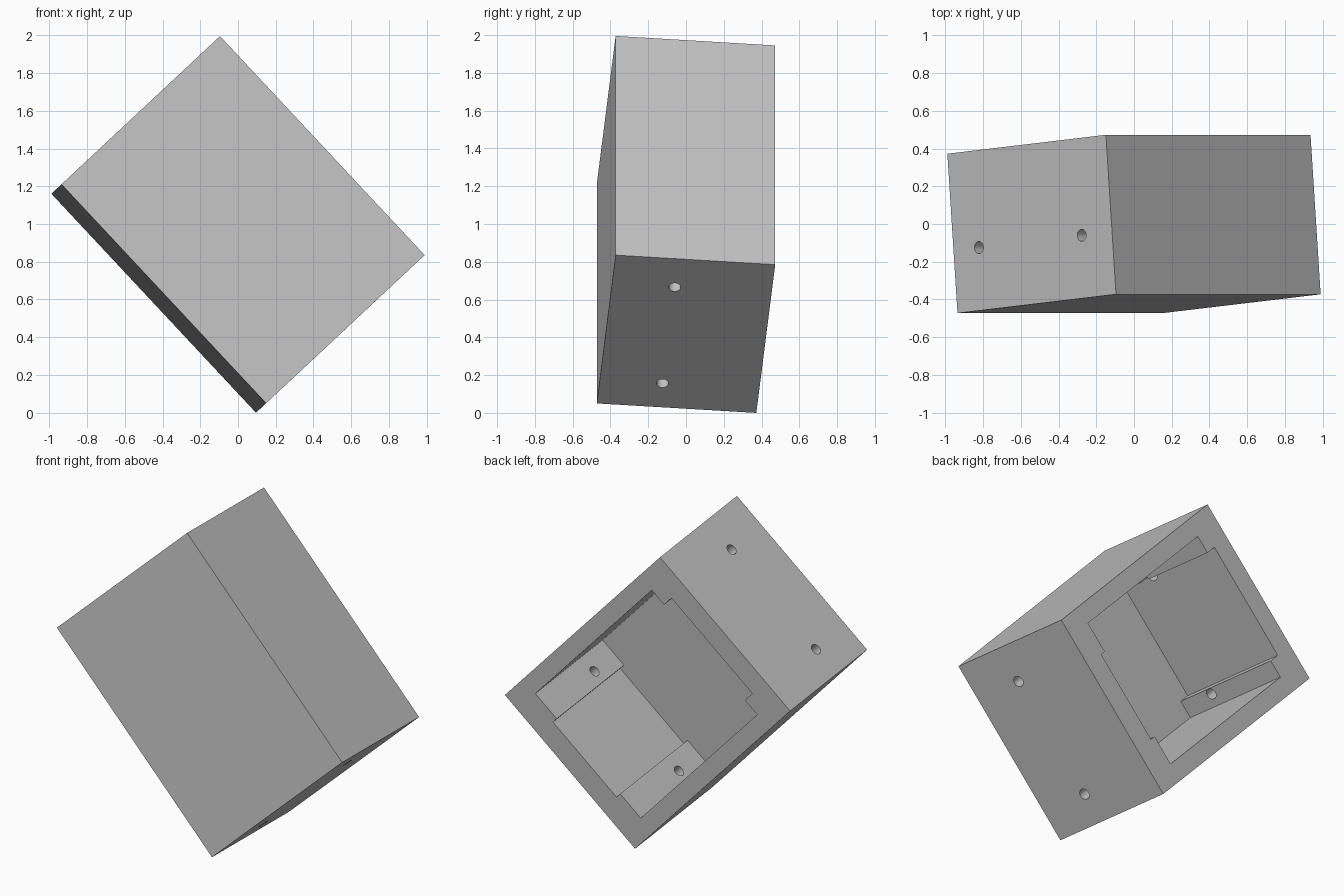
import bpy, bmesh
from mathutils import Matrix, Vector

if "Cube" in bpy.data.objects:
    bpy.data.objects.remove(bpy.data.objects["Cube"], do_unlink=True)

# One plain grey
GREY = (0.55, 0.55, 0.55, 1)
mat = bpy.data.materials.new("plain_grey")
mat.use_nodes = True
mat.diffuse_color = GREY
mat.node_tree.nodes["Principled BSDF"].inputs["Base Color"].default_value = GREY

WIDTH, DEPTH, HEIGHT = 1.154, 0.848, 1.588
FLOOR_Y = -0.318


def add_object(name, bm):
    bmesh.ops.recalc_face_normals(bm, faces=bm.faces)
    mesh = bpy.data.meshes.new(name)
    bm.to_mesh(mesh)
    bm.free()
    mesh.materials.append(mat)
    obj = bpy.data.objects.new(name, mesh)
    bpy.context.collection.objects.link(obj)
    return obj


def prism(name, outline, y0, y1):
    """Extrude an x-z outline along y."""
    bm = bmesh.new()
    face = bm.faces.new([bm.verts.new((x, y0, z)) for x, z in outline])
    top = bmesh.ops.extrude_face_region(bm, geom=[face])["geom"]
    moved = [v for v in top if isinstance(v, bmesh.types.BMVert)]
    bmesh.ops.translate(bm, verts=moved, vec=(0, y1 - y0, 0))
    return add_object(name, bm)


def cut(target, cutter):
    cutter.hide_render = True
    mod = target.modifiers.new("cut", "BOOLEAN")
    mod.operation = "DIFFERENCE"
    mod.solver = "EXACT"
    mod.object = cutter
    bpy.context.view_layer.objects.active = target
    bpy.ops.object.modifier_apply(modifier=mod.name)
    bpy.data.objects.remove(cutter, do_unlink=True)


# Solid casing
bm = bmesh.new()
bmesh.ops.create_cube(bm, size=1)
bmesh.ops.scale(bm, verts=bm.verts, vec=(WIDTH, DEPTH, HEIGHT))
casing = add_object("casing", bm)

# Pocket in the back, leaving mounting pads in its corners
side, low, high = 0.467, -0.609, 0.583
pocket = [
    (-side, low), (-0.285, low), (-0.285, -0.647), (0.278, -0.647), (0.278, low), (side, low),
    (side, high), (0.358, high), (0.358, 0.659), (-0.358, 0.659), (-0.358, high), (-side, high),
]
cut(casing, prism("pocket_cutter", pocket, FLOOR_Y, DEPTH))

# Screw holes through both end walls
for x in (-0.392, 0.356):
    bm = bmesh.new()
    bmesh.ops.create_cone(bm, cap_ends=True, segments=32, radius1=0.032,
                          radius2=0.032, depth=2 * HEIGHT)
    bmesh.ops.translate(bm, verts=bm.verts, vec=(x, -0.091, 0))
    cut(casing, add_object("hole_cutter", bm))

# Tilt the casing onto its corner
across = Vector((0.84, 0.10, 0.785)).normalized()
up = Vector((-1.085, 0, 1.16))
up = (up - across * up.dot(across)).normalized()
back = up.cross(across)
turn = Matrix((across, back, up)).transposed().to_4x4()
casing.data.transform(Matrix.Translation((0, 0, 1)) @ turn)
lowest = min(v.co.z for v in casing.data.vertices)
casing.data.transform(Matrix.Translation((0, 0, -lowest)))

# Smooth hole walls, sharp casing edges
bpy.ops.object.select_all(action="DESELECT")
casing.select_set(True)
bpy.context.view_layer.objects.active = casing
bpy.ops.object.shade_smooth_by_angle(angle=0.5)
